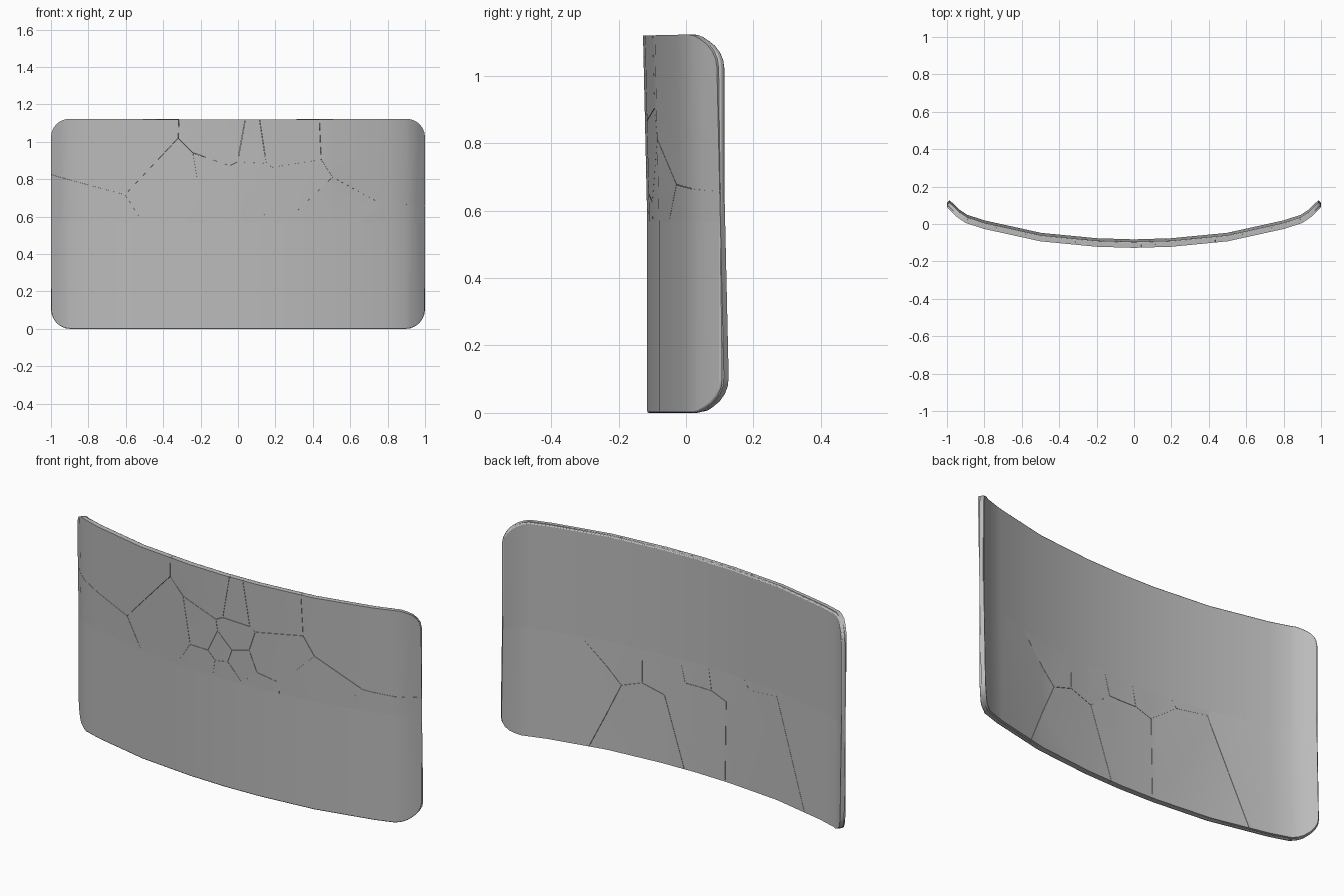
import bpy, bmesh, math
from mathutils import Vector, Matrix

if "Cube" in bpy.data.objects:
    bpy.data.objects.remove(bpy.data.objects["Cube"])

H = 1.12          # panel height
R = 0.10          # corner radius
T = 0.02          # glass thickness

# bow of the outer surface seen from above (x, y), right half
HALF = [(0, -.115), (.2, -.109), (.5, -.08), (.8, -.014),
        (.9, .018), (.95, .052), (1, .102)]
CURVE = [(-x, y) for x, y in reversed(HALF[1:])] + HALF

# inward normals at the curve points
NORM = []
for i in range(len(CURVE)):
    a = Vector(CURVE[max(i - 1, 0)])
    b = Vector(CURVE[min(i + 1, len(CURVE) - 1)])
    d = (b - a).normalized()
    NORM.append(Vector((-d.y, d.x)))

glass = bpy.data.materials.new("grey_glass")
glass.diffuse_color = (0.5, 0.5, 0.5, 1)
glass.use_nodes = True
glass.node_tree.nodes["Principled BSDF"].inputs["Base Color"].default_value = glass.diffuse_color


def bend(x, z, depth):
    """Map a flat panel point onto the bowed surface."""
    x = max(-1, min(1, x))
    for i in range(len(CURVE) - 1):
        (x0, y0), (x1, y1) = CURVE[i], CURVE[i + 1]
        if x <= x1 + 1e-7:
            break
    t = (x - x0) / (x1 - x0)
    n = NORM[i].lerp(NORM[i + 1], t)
    return Vector((x + n.x * depth, y0 + (y1 - y0) * t + n.y * depth, z))


def outline():
    """Rounded rectangle in x, z."""
    pts = []
    for cx, cz, a0 in ((1 - R, R, -90), (1 - R, H - R, 0),
                       (R - 1, H - R, 90), (R - 1, R, 180)):
        for k in range(7):
            a = math.radians(a0 + 15 * k)
            pts.append((cx + R * math.cos(a), cz + R * math.sin(a)))
    return pts


def add_piece(out, cuts):
    """Clip the outline by cutting lines, slice in columns, thicken and bend."""
    bm = bmesh.new()
    bm.faces.new([bm.verts.new((x, 0, z)) for x, z in outline()])
    for co, no in cuts:
        bmesh.ops.bisect_plane(bm, geom=bm.verts[:] + bm.edges[:] + bm.faces[:],
                               plane_co=co, plane_no=no, clear_outer=True)
    for x, _ in CURVE[1:-1]:
        bmesh.ops.bisect_plane(bm, geom=bm.verts[:] + bm.edges[:] + bm.faces[:],
                               plane_co=(x, 0, 0), plane_no=(1, 0, 0), dist=1e-5)
    front, back = {}, {}
    for v in bm.verts:
        front[v] = out.verts.new(bend(v.co.x, v.co.z, 0))
        back[v] = out.verts.new(bend(v.co.x, v.co.z, T))
    for f in bm.faces:
        out.faces.new([front[v] for v in f.verts])
        out.faces.new([back[v] for v in reversed(f.verts)])
    for e in bm.edges:
        if e.is_boundary:
            a, b = e.verts
            out.faces.new([front[a], front[b], back[b], back[a]])
    bm.free()


def finish(bm, name):
    bmesh.ops.recalc_face_normals(bm, faces=bm.faces[:])
    me = bpy.data.meshes.new(name)
    bm.to_mesh(me)
    bm.free()
    me.materials.append(glass)
    ob = bpy.data.objects.new(name, me)
    bpy.context.collection.objects.link(ob)
    for o in bpy.context.selected_objects:
        o.select_set(False)
    bpy.context.view_layer.objects.active = ob
    ob.select_set(True)
    bpy.ops.object.shade_smooth_by_angle(angle=math.radians(40))
    return ob


# intact pane, upright, with a softened rim
bm = bmesh.new()
add_piece(bm, [])
pane = finish(bm, "intact_pane")
bev = pane.modifiers.new("rim", 'BEVEL')
bev.width, bev.segments = 0.005, 2
bev.limit_method, bev.angle_limit = 'ANGLE', math.radians(50)

# cracked pane: cells around an impact point, leaning through the intact one
SEEDS = [(-.6, 1.02), (-.04, 1.0), (.07, .98), (.2, 1.0), (.68, 1.02),
         (-.75, .45), (-.3, .74), (-.12, .77), (-.02, .72), (.06, .80),
         (.09, .68), (.24, .74), (.0, .6), (-.12, .62), (.2, .55),
         (.42, .55), (.62, .35), (.0, .3), (-.35, .3), (.3, .2)]
bm = bmesh.new()
for s in SEEDS:
    p = Vector((s[0], 0, s[1]))
    cuts = []
    for q in SEEDS:
        if q != s:
            d = (Vector((q[0], 0, q[1])) - p)
            n = d.normalized()
            cuts.append((p + d / 2 - n * 0.0008, n))
    add_piece(bm, cuts)
lean = Matrix.Translation((0, 0, H / 2 + .005)) @ Matrix.Rotation(
    math.radians(1.3), 4, 'X') @ Matrix.Translation((0, 0, -H / 2 - .005))
bmesh.ops.transform(bm, matrix=lean, verts=bm.verts[:])
low = min(v.co.z for v in bm.verts)
bmesh.ops.translate(bm, vec=(0, 0, max(0, -low)), verts=bm.verts[:])
finish(bm, "cracked_pane")
